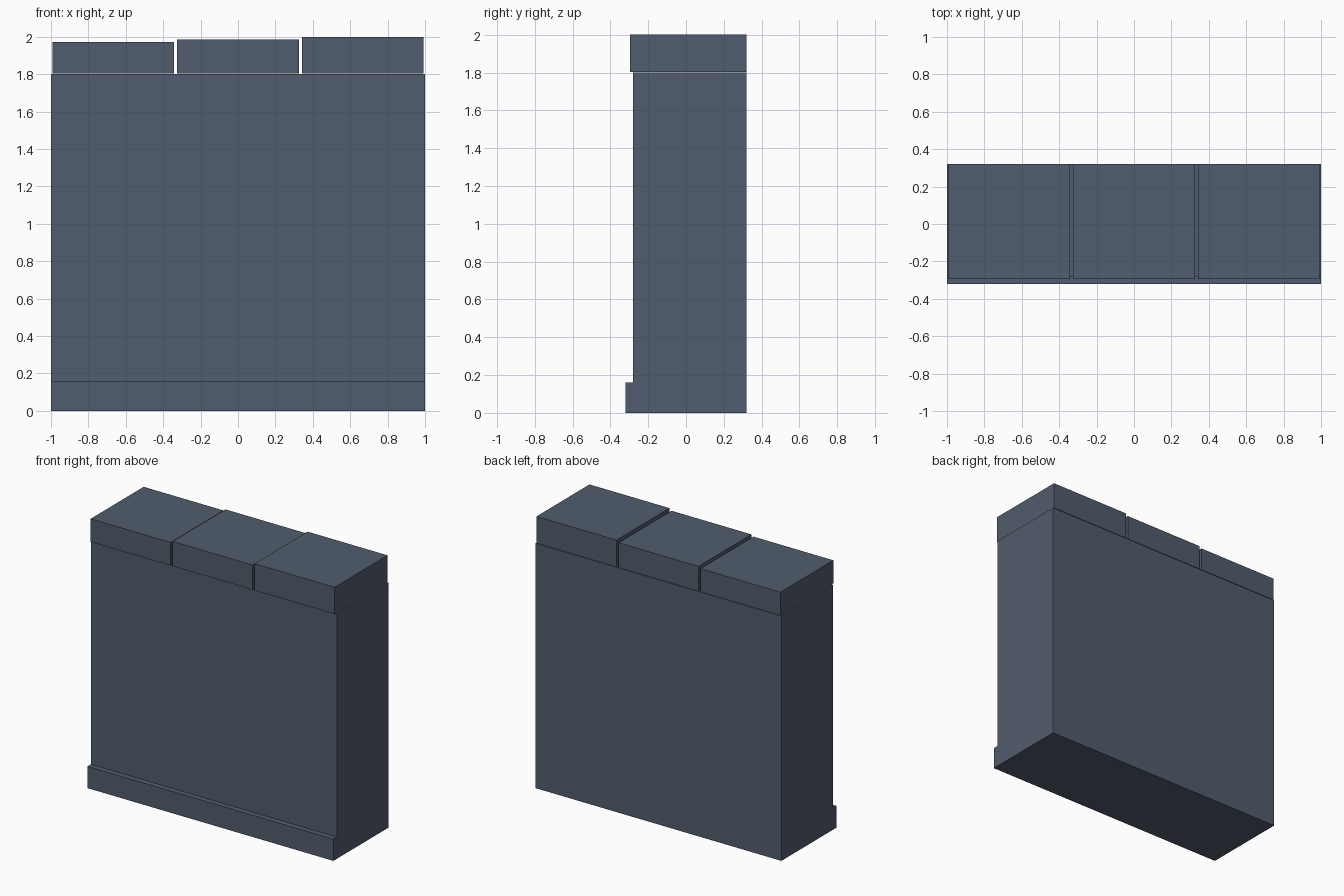
import bpy

if "Cube" in bpy.data.objects:
    bpy.data.objects.remove(bpy.data.objects["Cube"])

# Single slate colour
slate = bpy.data.materials.new("slate_grey")
slate.diffuse_color = (0.083, 0.107, 0.153, 1.0)
slate.use_nodes = True
slate.node_tree.nodes["Principled BSDF"].inputs["Base Color"].default_value = slate.diffuse_color


def box(name, x, y, z):
    """Box from (min, max) ranges on each axis."""
    verts = [(a, b, c) for a in x for b in y for c in z]
    faces = [(0, 1, 3, 2), (4, 6, 7, 5), (0, 4, 5, 1),
             (2, 3, 7, 6), (0, 2, 6, 4), (1, 5, 7, 3)]
    mesh = bpy.data.meshes.new(name)
    mesh.from_pydata(verts, [], faces)
    mesh.materials.append(slate)
    obj = bpy.data.objects.new(name, mesh)
    bpy.context.collection.objects.link(obj)
    return obj


BACK = 0.32

# Projecting plinth and main wall
box("plinth", (-1, 1), (-0.32, BACK), (0, 0.16))
box("wall_body", (-1, 1), (-0.28, BACK), (0.16, 1.8))

# Three coping stones with narrow gaps and slightly uneven tops
PITCH, HALF = 2 / 3, 0.325
for i, top in enumerate((1.973, 1.985, 2.0)):
    cx = (i - 1) * PITCH
    box(f"coping_stone_{i + 1}", (cx - HALF, cx + HALF), (-0.295, BACK), (1.803, top))
